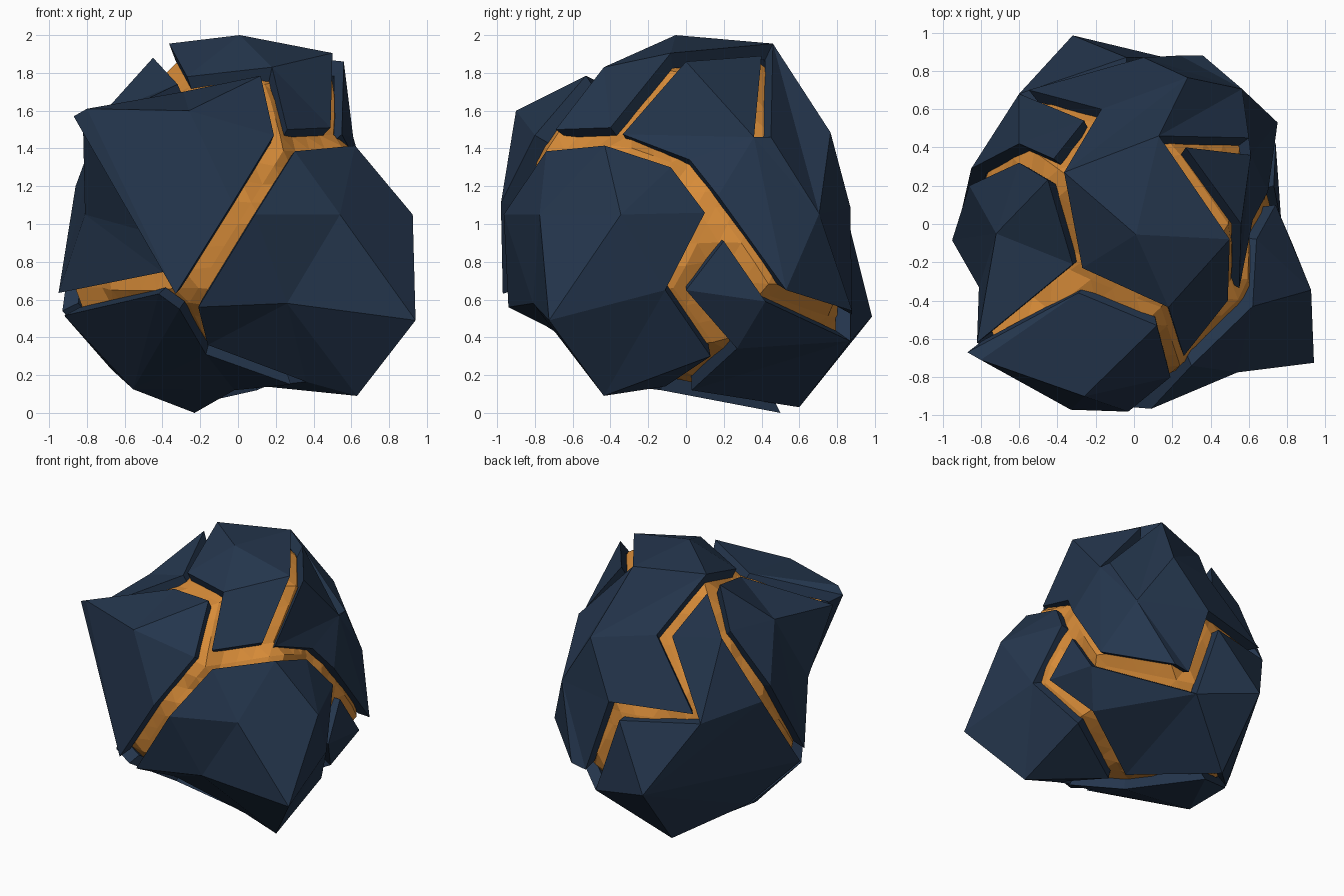
import bpy, bmesh
from mathutils import Vector
from mathutils.bvhtree import BVHTree

C = Vector((0, 0, 1))
INNER = 0.91
inner_v, inner_f = [], []


def material(name, col):
    m = bpy.data.materials.new(name)
    m.diffuse_color = (*col, 1)
    return m


STONE = material("dark_stone", (0.018, 0.037, 0.075))
GLOW = material("orange_core", (0.68, 0.26, 0.04))


def finish(bm, name, mat):
    bmesh.ops.recalc_face_normals(bm, faces=bm.faces)
    me = bpy.data.meshes.new(name)
    bm.to_mesh(me)
    bm.free()
    me.materials.append(mat)
    ob = bpy.data.objects.new(name, me)
    bpy.context.collection.objects.link(ob)


def plate(name, pts, fans):
    """Thick shell piece: each fan is a hub index followed by its rim indices."""
    outer = [Vector(p) for p in pts]
    inner = [C + (p - C) * INNER for p in outer]
    tris = []
    for hub, *rim in fans:
        for a, b in zip(rim, rim[1:]):
            n = (outer[a] - outer[hub]).cross(outer[b] - outer[hub])
            mid = (outer[a] + outer[b] + outer[hub]) / 3 - C
            tris.append((hub, a, b) if n.dot(mid) > 0 else (hub, b, a))
    bm = bmesh.new()
    vo = [bm.verts.new(p) for p in outer]
    vi = [bm.verts.new(p) for p in inner]
    edges = {}
    for t in tris:
        bm.faces.new([vo[i] for i in t])
        bm.faces.new([vi[i] for i in reversed(t)])
        for a, b in zip(t, t[1:] + t[:1]):
            edges.setdefault(frozenset((a, b)), []).append((a, b))
    for uses in edges.values():
        if len(uses) == 1:
            a, b = uses[0]
            bm.faces.new((vo[b], vo[a], vi[a], vi[b]))
    base = len(inner_v)
    inner_v.extend(inner)
    inner_f.extend([tuple(base + i for i in t) for t in tris])
    finish(bm, name, STONE)


# Front left plate
plate("front_left_plate", [
    (-.26, -.90, 1.60), (-.80, -.71, 1.61), (-.29, -.36, 1.70), (.12, -.53, 1.785),
    (.19, -.80, 1.47), (-.03, -.98, 1.11), (-.33, -.97, .63), (-.87, -.67, 1.57)],
    [(0, 1, 2, 3, 4, 5, 6, 1), (1, 2, 7, 6)])

# Front right plate
plate("front_right_plate", [
    (.54, -.775, 1.05), (.09, -.965, 1.05), (.30, -.74, 1.385), (.62, -.43, 1.415),
    (.925, -.345, 1.05), (.94, -.725, .49), (.26, -.81, .58), (.64, -.08, 1.30),
    (.74, .10, 1.06), (.83, -.11, .65), (.63, -.435, .09), (-.16, -.54, .36),
    (-.21, -.94, .56), (.62, .13, .30), (.14, -.11, .14), (.36, -.42, .165)],
    [(0, 1, 2, 3, 4, 5, 6, 1), (4, 3, 7, 8, 9, 5), (6, 5, 10, 15, 11, 12, 1),
     (10, 5, 9, 13, 14, 15)])

# Top plate, which wraps down the back and the right side
plate("top_plate", [
    (.01, -.055, 2.0), (.26, -.69, 1.50), (.49, -.40, 1.51), (.50, -.08, 1.905),
    (.13, .46, 1.955), (-.365, .27, 1.955), (-.27, -.23, 1.78), (.18, -.435, 1.83),
    (.28, .765, 1.485), (-.17, .60, 1.56), (-.55, .70, 1.09), (.05, .87, 1.09),
    (.565, .705, 1.055), (.61, .36, 1.46), (.24, .88, .52), (.36, .88, .54),
    (.75, .53, .65), (.55, -.335, 1.475), (.56, 0, 1.86), (.27, .40, 1.89),
    (.70, .17, 1.15), (.62, .02, 1.34), (.60, .45, 1.46)],
    [(0, 3, 4, 5, 6, 7, 3), (7, 3, 2, 1), (8, 4, 5, 9, 10, 11),
     (12, 13, 22, 4, 8, 11, 14, 15, 16), (13, 17, 18, 19),
     (13, 12, 16, 20, 21, 17)])

# Left plate
plate("left_plate", [
    (-.72, -.05, 1.58), (-.45, .23, 1.88), (-.32, -.21, 1.74), (-.82, -.62, 1.50),
    (-.81, -.33, 1.05), (-.95, -.085, .635), (-.86, .20, 1.20), (-.60, .32, 1.60),
    (-.45, -.84, .95), (-.40, -.85, .745)],
    [(0, 1, 2, 3, 4, 5, 6, 7, 1), (4, 3, 8, 9, 5)])

# Back plate, from the upper left round to the lower right
plate("back_plate", [
    (-.60, .42, 1.58), (-.42, .34, 1.85), (-.26, .54, 1.55), (-.60, .68, 1.02),
    (-.85, .29, 1.11), (-.32, .985, .51), (-.04, .87, .97), (.16, .87, .38),
    (-.30, .60, .03), (-.67, .20, .24), (-.93, -.06, .54), (.74, .42, .59),
    (.73, .20, .91), (.77, .0, .65), (.60, .27, .34), (.10, .03, .12)],
    [(0, 1, 2, 3, 4), (5, 3, 6, 7, 8, 9, 10, 4, 3), (7, 11, 14, 15, 8),
     (13, 14, 11, 12)])

# Lower left plate
plate("lower_left_plate", [
    (-.555, -.06, .125), (-.92, -.09, .515), (-.42, -.88, .63), (-.31, -.88, .55),
    (-.17, -.51, .31), (.28, -.37, .15), (-.02, -.13, .12), (-.23, .50, .0),
    (-.67, .19, .23)],
    [(0, 1, 2, 3, 4, 6, 7, 8, 1), (4, 5, 6)])

# Glowing core, fitted to the underside of the plates
tree = BVHTree.FromPolygons(inner_v, inner_f)
bm = bmesh.new()
bmesh.ops.create_icosphere(bm, subdivisions=4, radius=1)
for v in bm.verts:
    d = v.co.normalized()
    hit, _, _, dist = tree.ray_cast(C, d)
    if hit is None:
        near = tree.find_nearest(C + d * 0.9)[0]
        dist = (near - C).length
    v.co = C + d * dist * 1.008
finish(bm, "core", GLOW)
